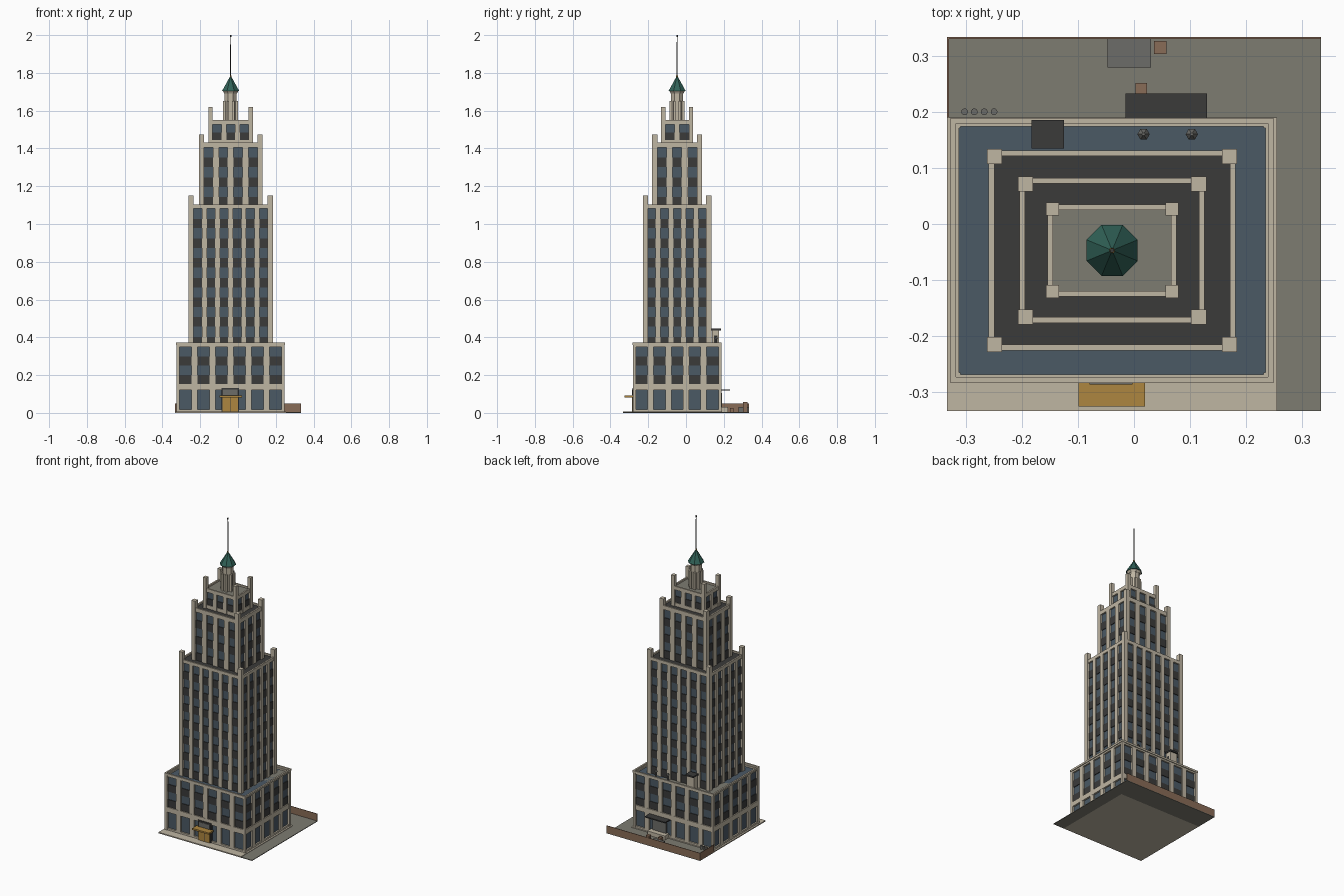
import bpy, bmesh, math

if "Cube" in bpy.data.objects:
    bpy.data.objects.remove(bpy.data.objects["Cube"])

CX, CY = -0.039, -0.047          # tower axis


def mat(name, rgb):
    m = bpy.data.materials.new(name)
    m.diffuse_color = (*rgb, 1)
    m.use_nodes = True
    m.node_tree.nodes["Principled BSDF"].inputs["Base Color"].default_value = m.diffuse_color
    return m


STONE = mat("limestone", (0.52, 0.465, 0.365))
GLASS = mat("blue_glass", (0.07, 0.10, 0.13))
DARK = mat("dark_spandrel", (0.043, 0.043, 0.042))
GRAVEL = mat("grey_gravel", (0.205, 0.20, 0.165))
GREEN = mat("green_copper", (0.03, 0.12, 0.095))
GOLD = mat("bronze_gold", (0.42, 0.24, 0.05))
BRICK = mat("brown_brick", (0.25, 0.15, 0.095))
STEEL = mat("grey_steel", (0.15, 0.15, 0.14))


def finish(name, bm, m):
    me = bpy.data.meshes.new(name)
    bmesh.ops.recalc_face_normals(bm, faces=bm.faces)
    bm.to_mesh(me)
    bm.free()
    me.materials.append(m)
    ob = bpy.data.objects.new(name, me)
    bpy.context.collection.objects.link(ob)
    return ob


def boxes(name, items, m):
    """One object from boxes given as (x0, x1, y0, y1, z0, z1)."""
    bm = bmesh.new()
    for x0, x1, y0, y1, z0, z1 in items:
        for v in bmesh.ops.create_cube(bm, size=1)["verts"]:
            v.co = ((x0 + x1) / 2 + v.co.x * (x1 - x0),
                    (y0 + y1) / 2 + v.co.y * (y1 - y0),
                    (z0 + z1) / 2 + v.co.z * (z1 - z0))
    return finish(name, bm, m)


def prisms(name, items, m, n=8):
    """One object from n-sided frustums (x, y, z0, z1, r0, r1)."""
    bm = bmesh.new()
    for x, y, z0, z1, r0, r1 in items:
        vs = bmesh.ops.create_cone(bm, cap_ends=True, segments=n, radius1=r0,
                                   radius2=r1, depth=z1 - z0)["verts"]
        c, s = math.cos(math.pi / n), math.sin(math.pi / n)
        for v in vs:
            a, b = v.co.x, v.co.y
            v.co = (x + a * c - b * s, y + a * s + b * c, v.co.z + (z0 + z1) / 2)
    return finish(name, bm, m)


def ring(hx, hy, w, z0, z1):
    """Four bars round the tower axis, outer half sizes hx, hy."""
    return [(CX - hx, CX + hx, CY - hy, CY - hy + w, z0, z1),
            (CX - hx, CX + hx, CY + hy - w, CY + hy, z0, z1),
            (CX - hx, CX - hx + w, CY - hy + w, CY + hy - w, z0, z1),
            (CX + hx - w, CX + hx, CY - hy + w, CY + hy - w, z0, z1)]


def corners(hx, hy, w, z0, z1):
    return [(CX + sx * (hx - w / 2) - w / 2, CX + sx * (hx - w / 2) + w / 2,
             CY + sy * (hy - w / 2) - w / 2, CY + sy * (hy - w / 2) + w / 2, z0, z1)
            for sx in (-1, 1) for sy in (-1, 1)]


def piers(h, o, n, corner, pier, z0, z1, depth, along_x):
    """Piers between n bays on both opposite walls; h along, o outward."""
    out = []
    win = (2 * (h - corner) - (n - 1) * pier) / n
    for i in range(1, n):
        a = -h + corner + i * win + (i - 1) * pier
        for s in (-1, 1):
            b0, b1 = sorted((s * o, s * (o - depth)))
            if along_x:
                out.append((CX + a, CX + a + pier, CY + b0, CY + b1, z0, z1))
            else:
                out.append((CX + b0, CX + b1, CY + a, CY + a + pier, z0, z1))
    return out


def tier(name, hx, hy, z0, top, w0, w1, nx, ny, corner, pier, floors, pillar_top, roof):
    """Glass core, dark spandrels, stone piers, corner pillars, parapet and roof."""
    g = 0.013
    boxes(name + "_glass", [(CX - hx + g, CX + hx - g, CY - hy + g, CY + hy - g, z0, w1 + 0.002)], GLASS)
    fh = (w1 - w0) / floors
    sp = []
    for i in range(floors):
        sp += ring(hx - 0.009, hy - 0.009, 0.006, w0 + i * fh, w0 + (i + 0.48) * fh)
    boxes(name + "_spandrels", sp, DARK)
    ox, oy = hx - 0.003, hy - 0.003
    st = corners(hx, hy, corner, z0, pillar_top)
    st += piers(hx, oy, nx, corner, pier, z0, w1, 0.012, True)
    st += piers(hy, ox, ny, corner, pier, z0, w1, 0.012, False)
    st += ring(ox, oy, 0.010, w1, top)
    if w0 - z0 > 0.002:
        st += ring(ox - 0.002, oy - 0.002, 0.010, z0, w0)
    boxes(name + "_stonework", st, STONE)
    boxes(name + "_roof", [(CX - hx + 0.012, CX + hx - 0.012, CY - hy + 0.012, CY + hy - 0.012,
                            w1, top - 0.010)], roof)


# Site: sidewalk, service alley and thin brick boundary wall
boxes("sidewalk", [(-0.333, 0.255, -0.333, 0.19, 0, 0.007)], STONE)
boxes("alley", [(0.255, 0.333, -0.333, 0.333, 0, 0.004),
                (-0.333, 0.255, 0.19, 0.333, 0, 0.004)], GRAVEL)
boxes("boundary_wall", [(-0.333, 0.333, 0.330, 0.333, 0, 0.05),
                        (-0.333, -0.330, 0.19, 0.330, 0, 0.05)], BRICK)

# Podium: shop windows, stone band, two upper floors
tier("podium_upper", 0.286, 0.234, 0.122, 0.362, 0.154, 0.35, 6, 5, 0.016, 0.032, 2, 0.36, GRAVEL)
boxes("shop_glass", [(CX - 0.273, CX + 0.273, CY - 0.221, CY + 0.221, 0.007, 0.124)], GLASS)
shop = corners(0.286, 0.234, 0.016, 0.007, 0.122) + ring(0.283, 0.231, 0.011, 0.007, 0.018)
shop += piers(0.286, 0.231, 6, 0.016, 0.032, 0.007, 0.124, 0.012, True)
shop += piers(0.234, 0.283, 5, 0.016, 0.032, 0.007, 0.124, 0.012, False)
boxes("shop_piers", shop, STONE)
boxes("podium_band", ring(0.284, 0.232, 0.012, 0.122, 0.154), STONE)
boxes("podium_coping", ring(0.288, 0.236, 0.010, 0.36, 0.372), STONE)

# Three set-back tower tiers
tier("lower_tier", 0.223, 0.181, 0.35, 1.103, 0.352, 1.082, 6, 5, 0.027, 0.026, 7, 1.151, DARK)
tier("middle_tier", 0.168, 0.132, 1.09, 1.432, 1.092, 1.406, 4, 3, 0.027, 0.032, 3, 1.475, DARK)
tier("upper_tier", 0.118, 0.085, 1.42, 1.551, 1.445, 1.528, 3, 2, 0.023, 0.026, 1, 1.62, GRAVEL)

# Octagonal lantern with buttresses, copper roof and mast
c8 = math.cos(math.pi / 8)
prisms("lantern_shaft", [(CX, CY, 1.535, 1.69, 0.034, 0.034),
                         (CX, CY, 1.69, 1.704, 0.036, 0.044)], STONE)
prisms("lantern_buttresses", [(CX + 0.036 * math.cos(a), CY + 0.036 * math.sin(a), 1.535, 1.65, 0.009, 0.009)
                              for a in [math.pi / 8 + k * math.pi / 4 for k in range(8)]], STONE, 4)
prisms("copper_roof", [(CX, CY, 1.704, 1.78, 0.0455 / c8, 0.004)], GREEN)
prisms("mast_collar", [(CX, CY, 1.774, 1.786, 0.005, 0.005)], GOLD)
prisms("mast", [(CX, CY, 1.78, 1.992, 0.003, 0.002),
                (CX, CY, 1.990, 2.0, 0.004, 0.004)], DARK)

# Front entrance
fy = CY - 0.234
boxes("entrance_surround", [(-0.087, 0.005, fy - 0.002, fy + 0.02, 0.007, 0.133)], DARK)
boxes("entrance_doors", [(-0.081, -0.0425, fy - 0.005, fy, 0.007, 0.085),
                         (-0.0395, -0.001, fy - 0.005, fy, 0.007, 0.085)], GOLD)
boxes("entrance_transom", [(-0.079, -0.003, fy - 0.005, fy, 0.094, 0.124)], STEEL)
boxes("entrance_canopy", [(-0.099, 0.02, -0.325, fy + 0.004, 0.082, 0.092)], GOLD)

# Rear loading dock, canopy, crates, bins and pad
boxes("dock_canopy", [(-0.015, 0.13, 0.18, 0.233, 0.118, 0.125)], DARK)
boxes("dock_platform", [(-0.005, 0.12, 0.18, 0.222, 0.004, 0.03)], STONE)
boxes("dock_door", [(0.01, 0.105, 0.18, 0.19, 0.03, 0.105)], STEEL)
boxes("crates", [(0.036, 0.058, 0.303, 0.326, 0.004, 0.058),
                 (0.003, 0.023, 0.232, 0.251, 0.004, 0.026)], BRICK)
boxes("dumpster", [(-0.047, 0.03, 0.279, 0.330, 0.004, 0.03)], STEEL)
prisms("bins", [(-0.302 + i * 0.0175, 0.2, 0.004, 0.026, 0.006, 0.006) for i in range(4)], STEEL, 12)

# Podium roof: stair house and vents
boxes("stair_house", [(-0.180, -0.128, 0.138, 0.176, 0.35, 0.438)], STONE)
boxes("stair_house_roof", [(-0.183, -0.125, 0.135, 0.185, 0.436, 0.446)], DARK)
boxes("stair_house_door", [(-0.129, -0.126, 0.148, 0.166, 0.36, 0.41)], DARK)
prisms("vent_stacks", [(x, 0.16, 0.35, 0.395, 0.006, 0.006) for x in (0.017, 0.103)], STEEL, 6)
prisms("vent_caps", [(x, 0.16, 0.393, 0.406, 0.011, 0.003) for x in (0.017, 0.103)], STEEL, 6)
